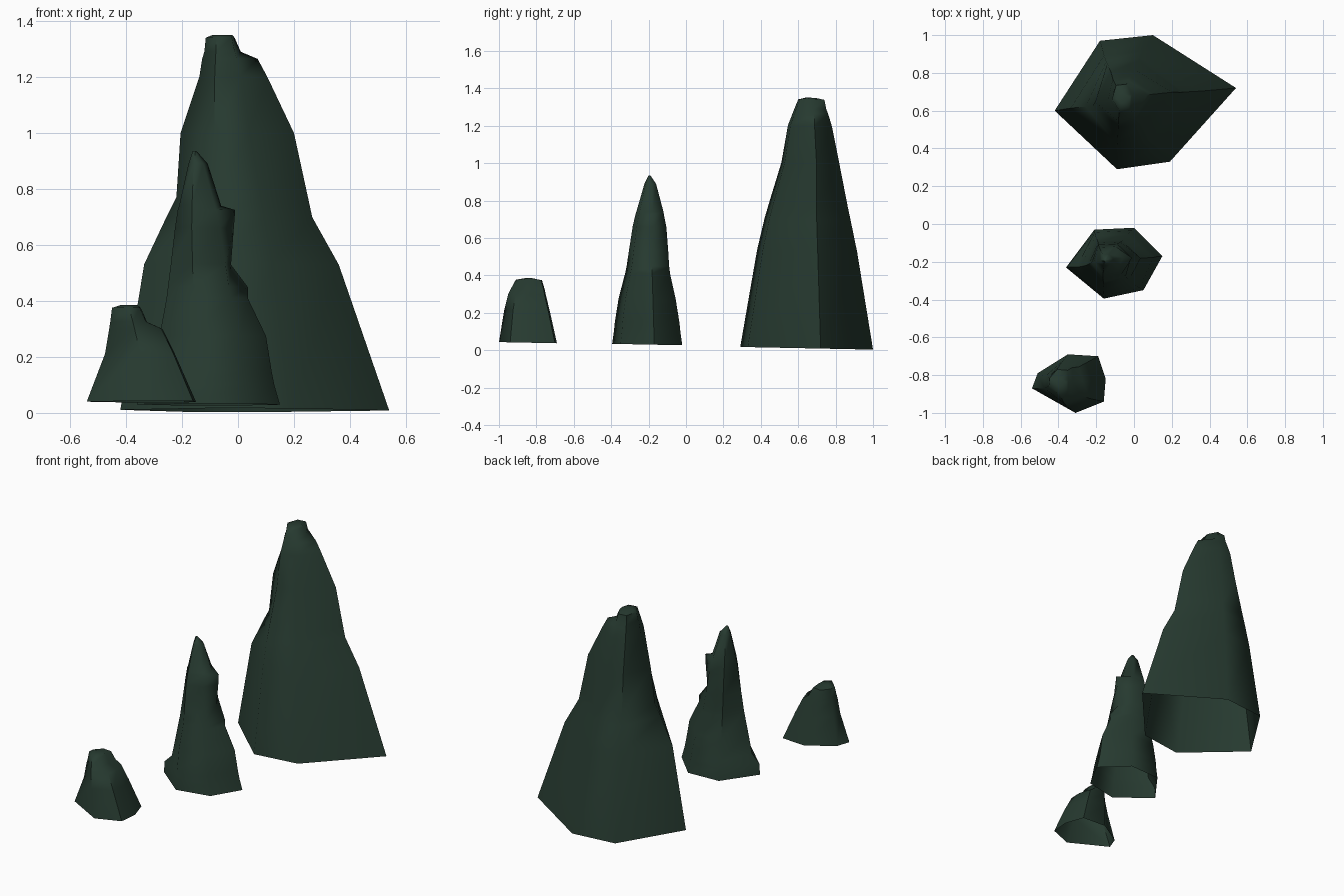
import bpy, bmesh

stone = bpy.data.materials.new("dark green stone")
stone.diffuse_color = (0.020, 0.043, 0.030, 1)


def rock(name, base, c0, c1, levels):
    """Loft a footprint upward. levels: (z, left x, right x, front y, back y).
    Left and right corners follow the jagged silhouette, the body tapers smoothly."""
    bm = bmesh.new()
    xs, ys = [p[0] for p in base], [p[1] for p in base]
    x0, x1, y0, y1 = min(xs), max(xs), min(ys), max(ys)
    zb, zt = levels[0][0], levels[-1][0]
    rings = []
    for z, l, r, f, b in levels:
        s = (b - f) / (y1 - y0)
        cx = c0 + (c1 - c0) * (z - zb) / (zt - zb)
        ring = []
        for x, y in base:
            if x == x0:
                px = l
            elif x == x1:
                px = r
            else:
                px = min(max(cx + (x - c0) * s, l + 0.004), r - 0.004)
            py = f + (y - y0) * s
            tilt = -0.02 * (py - (y0 + y1) / 2)
            ring.append(bm.verts.new((px, py, z + tilt)))
        rings.append(ring)
    n = len(base)
    for a, b in zip(rings, rings[1:]):
        for i in range(n):
            j = (i + 1) % n
            bm.faces.new((a[i], a[j], b[j], b[i]))
    bm.faces.new(rings[-1])          # closed top, open underside
    me = bpy.data.meshes.new(name)
    bm.to_mesh(me)
    bm.free()
    me.materials.append(stone)
    ob = bpy.data.objects.new(name, me)
    bpy.context.collection.objects.link(ob)
    for p in me.polygons:
        p.use_smooth = True
    bpy.context.view_layer.objects.active = ob
    ob.select_set(True)
    bpy.ops.object.shade_smooth_by_angle(angle=1.05)
    ob.select_set(False)


# tall rock at the back (footprints run counter-clockwise)
rock("tall_rock",
     [(-.42, .60), (-.09, .29), (.19, .33), (.54, .72), (.10, 1.0), (-.18, .97)],
     0.0, -0.06,
     [(.01, -.42, .54, .29, 1.0), (.53, -.335, .36, .38, .915),
      (.70, -.255, .265, .42, .88), (.77, -.22, .25, .44, .865),
      (1.0, -.205, .20, .51, .82), (1.2, -.138, .105, .545, .78),
      (1.265, -.128, .07, .57, .76), (1.29, -.12, .01, .58, .75),
      (1.34, -.115, -.012, .60, .74), (1.35, -.09, -.02, .64, .69)])

# slim notched rock in the middle
rock("slim_rock",
     [(-.36, -.23), (-.16, -.395), (.05, -.35), (.15, -.17), (0, -.02), (-.21, -.03)],
     -0.09, -0.15,
     [(.03, -.36, .15, -.395, -.02), (.10, -.355, .13, -.385, -.03),
      (.15, -.305, .12, -.38, -.035), (.275, -.28, .10, -.36, -.055),
      (.41, -.255, .035, -.325, -.085), (.45, -.25, .035, -.317, -.09),
      (.53, -.24, -.025, -.305, -.095), (.66, -.225, -.015, -.285, -.105),
      (.725, -.215, -.01, -.27, -.118), (.74, -.21, -.06, -.265, -.12),
      (.89, -.177, -.108, -.222, -.16), (.935, -.162, -.148, -.20, -.19)])

# small rock at the front
rock("small_rock",
     [(-.54, -.87), (-.31, -1.0), (-.16, -.94), (-.15, -.82),
      (-.19, -.70), (-.35, -.69), (-.51, -.79)],
     -0.33, -0.40,
     [(.04, -.54, -.15, -1.0, -.69), (.21, -.475, -.225, -.972, -.728),
      (.30, -.46, -.27, -.95, -.75), (.325, -.456, -.325, -.937, -.755),
      (.375, -.45, -.347, -.91, -.77), (.385, -.42, -.36, -.86, -.82)])
